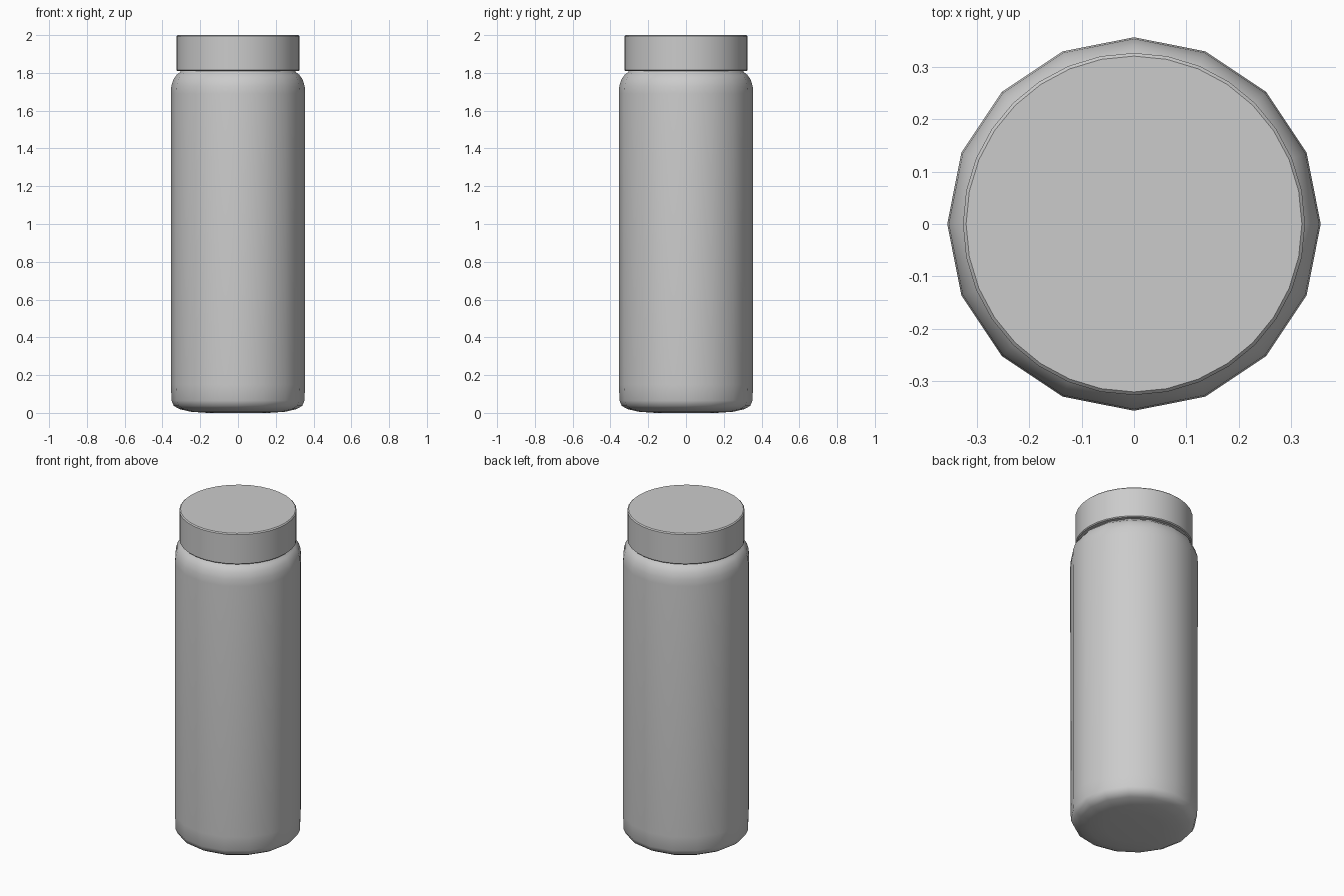
import bpy, bmesh, math

if "Cube" in bpy.data.objects:
    bpy.data.objects.remove(bpy.data.objects["Cube"])


def lathe(name, profile, sides, angle):
    """Revolve (radius, z) points about z; both ends are capped."""
    bm = bmesh.new()
    rings = []
    for r, z in profile:
        rings.append([bm.verts.new((r * math.cos(2 * math.pi * i / sides),
                                    r * math.sin(2 * math.pi * i / sides), z))
                      for i in range(sides)])
    for a, b in zip(rings, rings[1:]):
        for i in range(sides):
            j = (i + 1) % sides
            bm.faces.new((a[i], a[j], b[j], b[i]))
    bm.faces.new(rings[0][::-1])
    bm.faces.new(rings[-1])
    mesh = bpy.data.meshes.new(name)
    bm.to_mesh(mesh)
    bm.free()
    obj = bpy.data.objects.new(name, mesh)
    bpy.context.collection.objects.link(obj)
    bpy.ops.object.select_all(action='DESELECT')
    obj.select_set(True)
    bpy.context.view_layer.objects.active = obj
    bpy.ops.object.shade_smooth_by_angle(angle=math.radians(angle))
    return obj


# Bottle body: 16 sides, rounded base and shoulder, recessed neck
lathe("bottle_body", [
    (0.16, 0.0), (0.25, 0.006), (0.31, 0.02), (0.34, 0.037), (0.352, 0.065),
    (0.355, 0.15), (0.356, 1.69), (0.353, 1.73), (0.342, 1.765),
    (0.325, 1.79), (0.305, 1.805), (0.295, 1.83)], 16, 50)

# Lid: 32 sides, thin bevel on the top rim
lathe("lid", [
    (0.321, 1.81), (0.326, 1.815), (0.326, 1.994), (0.320, 2.0)], 32, 30)
